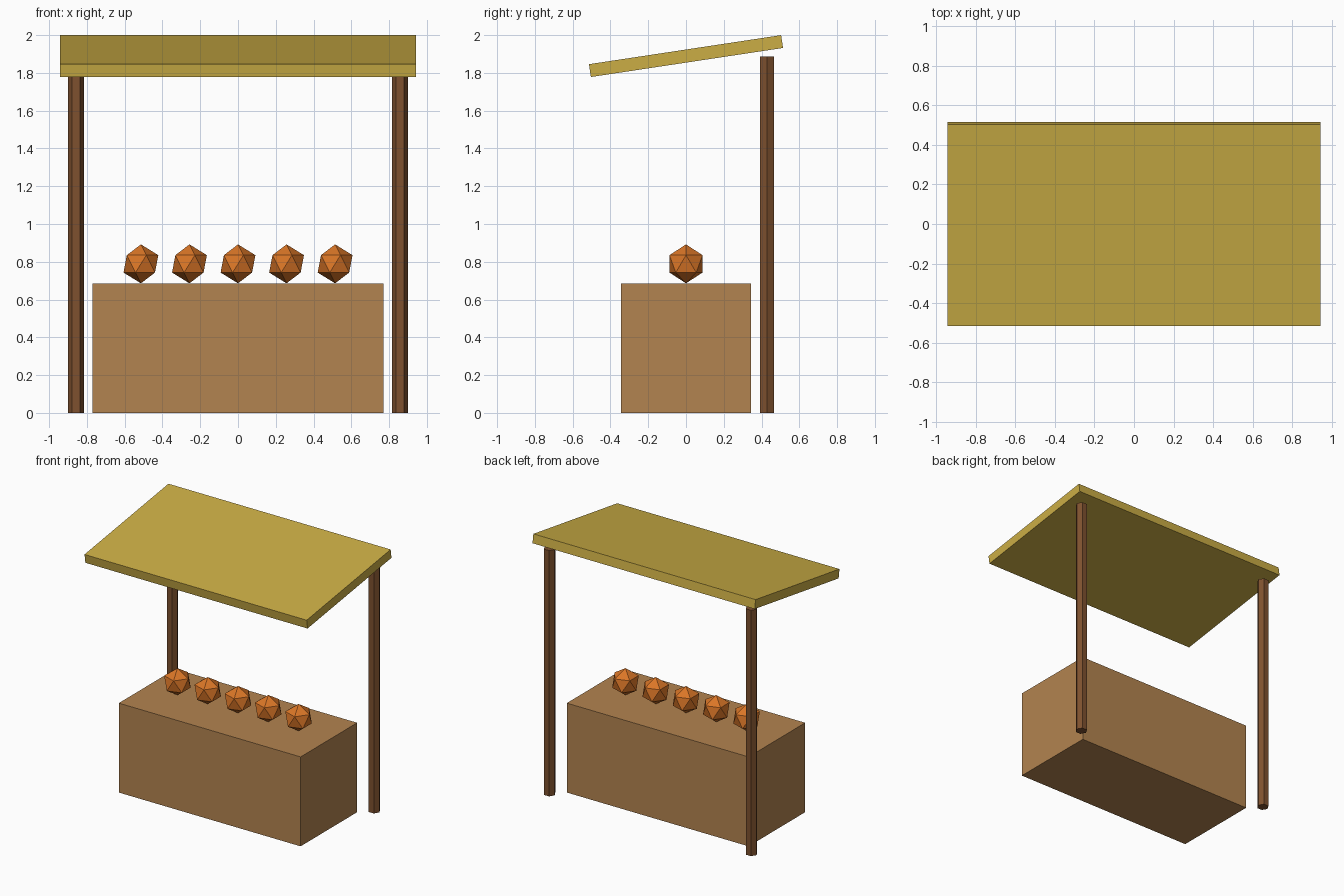
import bpy, bmesh, math
from mathutils import Matrix

if "Cube" in bpy.data.objects:
    bpy.data.objects.remove(bpy.data.objects["Cube"])


def material(name, rgb):
    m = bpy.data.materials.new(name)
    m.diffuse_color = (*rgb, 1)
    m.use_nodes = True
    m.node_tree.nodes["Principled BSDF"].inputs["Base Color"].default_value = m.diffuse_color
    return m


ROOF = material("straw yellow", (0.60, 0.42, 0.06))
WOOD = material("light wood", (0.45, 0.23, 0.08))
DARK = material("dark wood", (0.21, 0.083, 0.028))
ORANGE = material("orange", (0.70, 0.18, 0.02))


def make(name, bm, mat, loc, rot=(0, 0, 0)):
    bmesh.ops.recalc_face_normals(bm, faces=bm.faces)
    mesh = bpy.data.meshes.new(name)
    bm.to_mesh(mesh)
    bm.free()
    mesh.materials.append(mat)
    ob = bpy.data.objects.new(name, mesh)
    ob.location, ob.rotation_euler = loc, rot
    bpy.context.collection.objects.link(ob)


def box(name, size, mat, loc, rot=(0, 0, 0)):
    bm = bmesh.new()
    bmesh.ops.create_cube(bm, size=1, matrix=Matrix.Diagonal((*size, 1)))
    make(name, bm, mat, loc, rot)


def hex_post(name, radius, height, mat, loc):
    # six-sided prism with corners pointing left and right
    bm = bmesh.new()
    ring = [bm.verts.new((radius * math.cos(i * math.pi / 3),
                          radius * math.sin(i * math.pi / 3), 0)) for i in range(6)]
    base = bm.faces.new(ring)
    ext = bmesh.ops.extrude_face_region(bm, geom=[base], use_keep_orig=True)
    top = [v for v in ext["geom"] if isinstance(v, bmesh.types.BMVert)]
    bmesh.ops.translate(bm, verts=top, vec=(0, 0, height))
    make(name, bm, mat, loc)


# Counter and sloping roof board
box("counter", (1.543, 0.686, 0.686), WOOD, (0, 0, 0.343))
box("roof", (1.886, 1.029, 0.0686), ROOF, (0, 0, 1.889), (0.15, 0, 0))

# Rear posts
for side, x in (("left", -0.857), ("right", 0.857)):
    hex_post("post_" + side, 0.043, 1.886, DARK, (x, 0.429, 0))

# Row of faceted fruit
for i in range(5):
    bm = bmesh.new()
    bmesh.ops.create_icosphere(bm, subdivisions=1, radius=0.103)
    make(f"fruit_{i + 1}", bm, ORANGE, ((i - 2) * 0.257, 0, 0.789))
